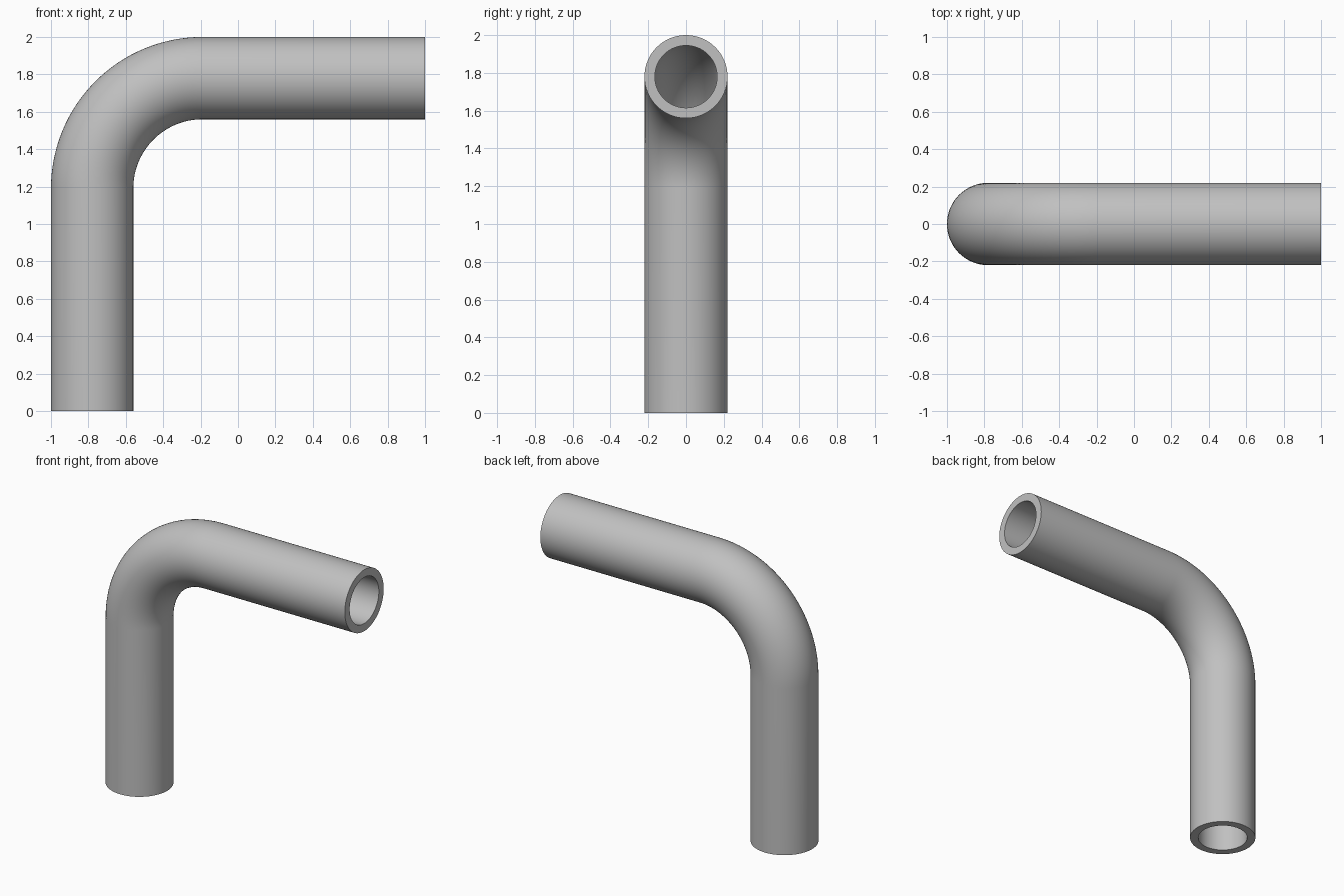
import bpy, bmesh, math
from mathutils import Vector

cube = bpy.data.objects.get("Cube")
if cube:
    bpy.data.objects.remove(cube, do_unlink=True)

OUTER, INNER = 0.22, 0.165   # pipe radii
BEND = 0.59                  # centreline bend radius
CX, CZ = -0.19, 1.19         # bend centre
SIDES, STEPS = 64, 32

# Plain grey metal
grey = bpy.data.materials.new("grey_metal")
grey.use_nodes = True
colour = (0.53, 0.53, 0.53, 1)
grey.diffuse_color = colour
grey.node_tree.nodes["Principled BSDF"].inputs["Base Color"].default_value = colour

# Centreline stations: position and in-plane radial direction
stations = [(Vector((CX - BEND, 0, 0)), Vector((-1, 0, 0)))]
for i in range(STEPS + 1):
    a = math.pi / 2 * i / STEPS
    out = Vector((-math.cos(a), 0, math.sin(a)))
    stations.append((Vector((CX, 0, CZ)) + out * BEND, out))
stations.append((Vector((1, 0, CZ + BEND)), Vector((0, 0, 1))))

bm = bmesh.new()


def ring(centre, out, radius):
    angles = [2 * math.pi * k / SIDES for k in range(SIDES)]
    return [bm.verts.new(centre + radius * (math.cos(t) * out + math.sin(t) * Vector((0, 1, 0))))
            for t in angles]


# Outer wall forwards, inner wall back, closed by the flat end rims
rings = [ring(c, o, OUTER) for c, o in stations]
rings += [ring(c, o, INNER) for c, o in reversed(stations)]
for i, a in enumerate(rings):
    b = rings[(i + 1) % len(rings)]
    for k in range(SIDES):
        n = (k + 1) % SIDES
        bm.faces.new((a[k], a[n], b[n], b[k]))
bmesh.ops.recalc_face_normals(bm, faces=bm.faces)

mesh = bpy.data.meshes.new("bent_pipe")
bm.to_mesh(mesh)
bm.free()
mesh.materials.append(grey)
pipe = bpy.data.objects.new("bent_pipe", mesh)
bpy.context.collection.objects.link(pipe)

# Smooth walls, sharp rims
bpy.ops.object.select_all(action='DESELECT')
pipe.select_set(True)
bpy.context.view_layer.objects.active = pipe
bpy.ops.object.shade_smooth_by_angle(angle=math.radians(30))
